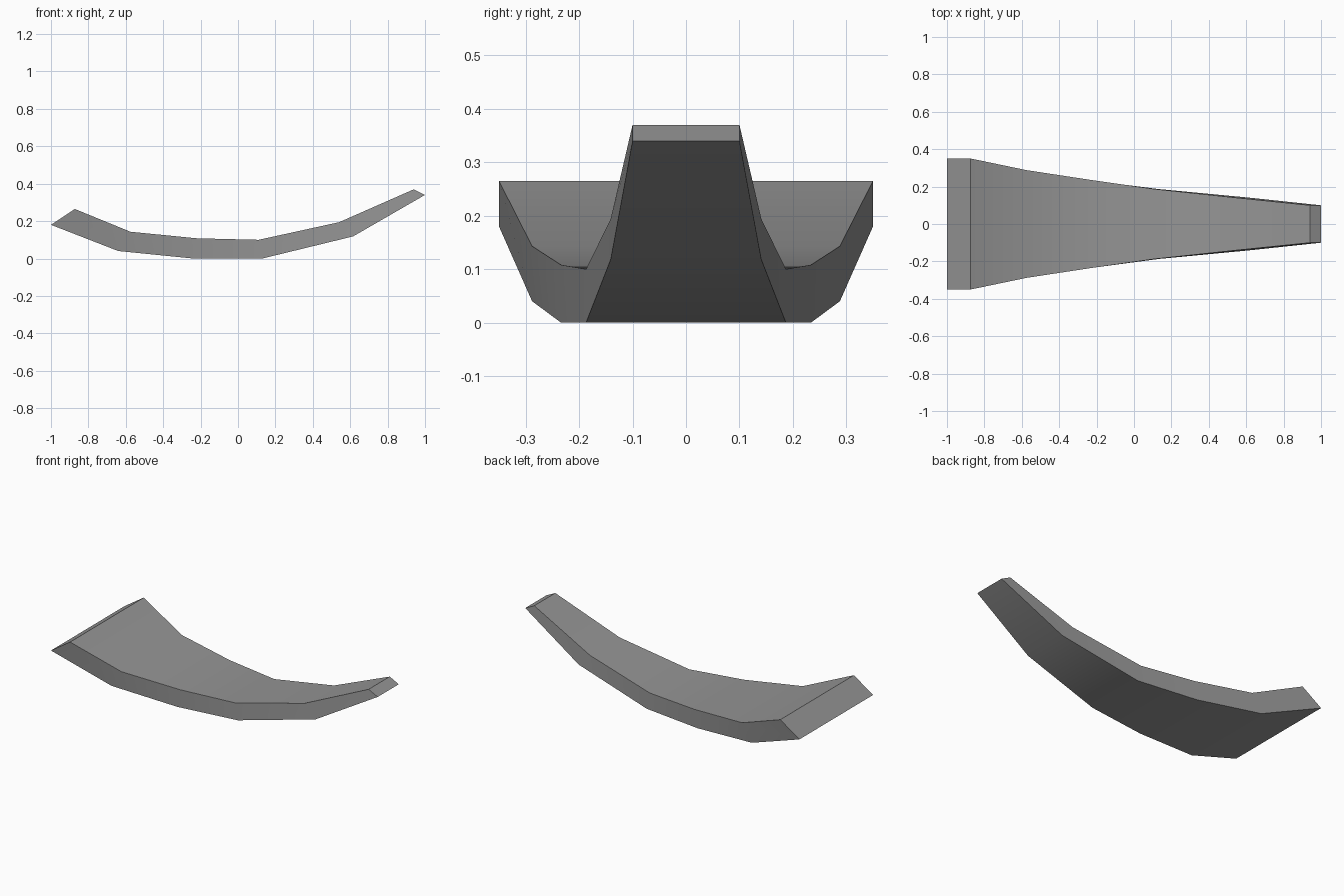
import bpy
import bmesh
from math import radians

cube = bpy.data.objects.get("Cube")
if cube:
    bpy.data.objects.remove(cube, do_unlink=True)

grey = bpy.data.materials.new("plain_grey")
grey.use_nodes = True
colour = (0.3, 0.3, 0.3, 1)
grey.diffuse_color = colour
grey.node_tree.nodes["Principled BSDF"].inputs["Base Color"].default_value = colour

# Stations along the curve: half width, lower (x, z), upper (x, z)
stations = [
    (0.35, (-1.0, 0.18), (-0.873, 0.265)),
    (0.288, (-0.64, 0.04), (-0.575, 0.143)),
    (0.234, (-0.24, 0.0), (-0.22, 0.108)),
    (0.187, (0.13, 0.0), (0.11, 0.1)),
    (0.141, (0.615, 0.118), (0.54, 0.194)),
    (0.1, (1.0, 0.34), (0.94, 0.37)),
]

# Loft a rectangular section through the stations
bm = bmesh.new()
rings = []
for half, low, high in stations:
    corners = [(low, -half), (low, half), (high, half), (high, -half)]
    rings.append([bm.verts.new((x, y, z)) for (x, z), y in corners])
for a, b in zip(rings, rings[1:]):
    for i in range(4):
        j = (i + 1) % 4
        bm.faces.new((a[i], a[j], b[j], b[i]))
bm.faces.new(rings[0])
bm.faces.new(rings[-1])
bmesh.ops.recalc_face_normals(bm, faces=bm.faces)

mesh = bpy.data.meshes.new("curved_slab")
bm.to_mesh(mesh)
bm.free()
mesh.materials.append(grey)
slab = bpy.data.objects.new("curved_slab", mesh)
bpy.context.collection.objects.link(slab)

# Smooth along the curve, crisp at the long edges and ends
bpy.ops.object.select_all(action='DESELECT')
slab.select_set(True)
bpy.context.view_layer.objects.active = slab
bpy.ops.object.shade_smooth_by_angle(angle=radians(30))
